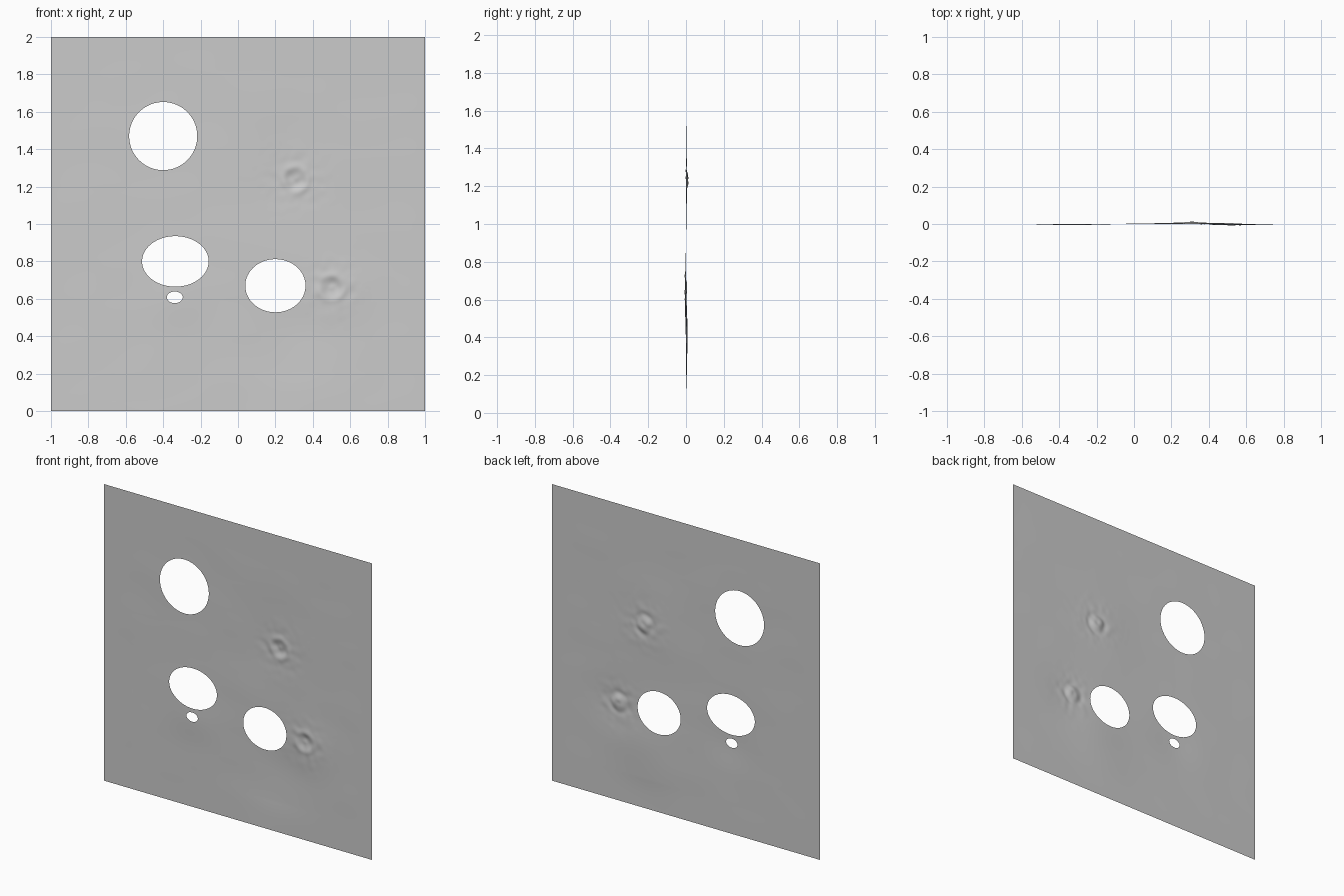
import bpy, bmesh, math
from mathutils import Vector, noise

cube = bpy.data.objects.get("Cube")
if cube:
    bpy.data.objects.remove(cube, do_unlink=True)

# Grey material
grey = bpy.data.materials.new("plain grey")
grey.use_nodes = True
colour = (0.6, 0.6, 0.6, 1)
grey.diffuse_color = colour
grey.node_tree.nodes["Principled BSDF"].inputs["Base Color"].default_value = colour

# Holes: centre x, centre z, radius x, radius z
HOLES = [(-0.40, 1.47, 0.182, 0.182), (-0.335, 0.80, 0.178, 0.135),
         (0.20, 0.67, 0.161, 0.142), (-0.338, 0.608, 0.043, 0.031)]
# Dented spots: centre x, centre z
DENTS = [(0.31, 1.24), (0.50, 0.66)]
# Broad swells: centre x, centre z, spread, height along y
SWELLS = [(0.30, 0.40, 0.16, 0.008), (-0.34, 0.62, 0.12, -0.006),
          (0.55, 0.62, 0.12, -0.005), (0.22, 1.24, 0.14, 0.005)]


def bell(x, z, cx, cz, spread):
    return math.exp(-((x - cx) ** 2 + (z - cz) ** 2) / (2 * spread ** 2))


def relief(x, z):
    """Offset along y of the gently dented sheet."""
    y = sum(h * bell(x, z, cx, cz, s) for cx, cz, s, h in SWELLS)
    y += 0.0012 * noise.noise(Vector((x * 3, z * 5, 0)))
    for cx, cz in DENTS:
        r = math.hypot(x - cx, z - cz)
        # Hollow with a raised rim and a small central knob
        y += 0.010 * math.exp(-(r / 0.045) ** 2)
        y -= 0.004 * math.exp(-((r - 0.065) / 0.02) ** 2)
        y -= 0.004 * math.exp(-(r / 0.015) ** 2)
        # Crumpled surroundings
        crumple = noise.noise(Vector((x * 22, z * 22, cx)))
        y += 0.005 * crumple * bell(x, z, cx, cz, 0.09)
    edge = min(1, (1 - abs(x)) * 5, z * 5, (2 - z) * 5)
    return y * max(edge, 0)


def hole_distance(x, z, hole):
    cx, cz, rx, rz = hole
    return math.hypot((x - cx) / rx, (z - cz) / rz)


# Upright sheet
bm = bmesh.new()
bmesh.ops.create_grid(bm, x_segments=200, y_segments=200, size=1)
for v in bm.verts:
    v.co = Vector((v.co.x, 0, v.co.y + 1))

# Cut the holes and pull their rims onto clean ovals
for hole in HOLES:
    inside = []
    for f in bm.faces:
        c = f.calc_center_median()
        if hole_distance(c.x, c.z, hole) < 1:
            inside.append(f)
    bmesh.ops.delete(bm, geom=inside, context="FACES")
    cx, cz, rx, rz = hole
    for v in bm.verts:
        d = hole_distance(v.co.x, v.co.z, hole)
        near = abs(d - 1) * min(rx, rz) < 0.012
        if v.is_boundary and near:
            v.co.x = cx + (v.co.x - cx) / d
            v.co.z = cz + (v.co.z - cz) / d

# Raise the relief
for v in bm.verts:
    v.co.y = relief(v.co.x, v.co.z)
for f in bm.faces:
    f.smooth = True

mesh = bpy.data.meshes.new("wall_sheet")
bm.to_mesh(mesh)
bm.free()
mesh.materials.append(grey)
sheet = bpy.data.objects.new("wall_sheet", mesh)
bpy.context.collection.objects.link(sheet)
